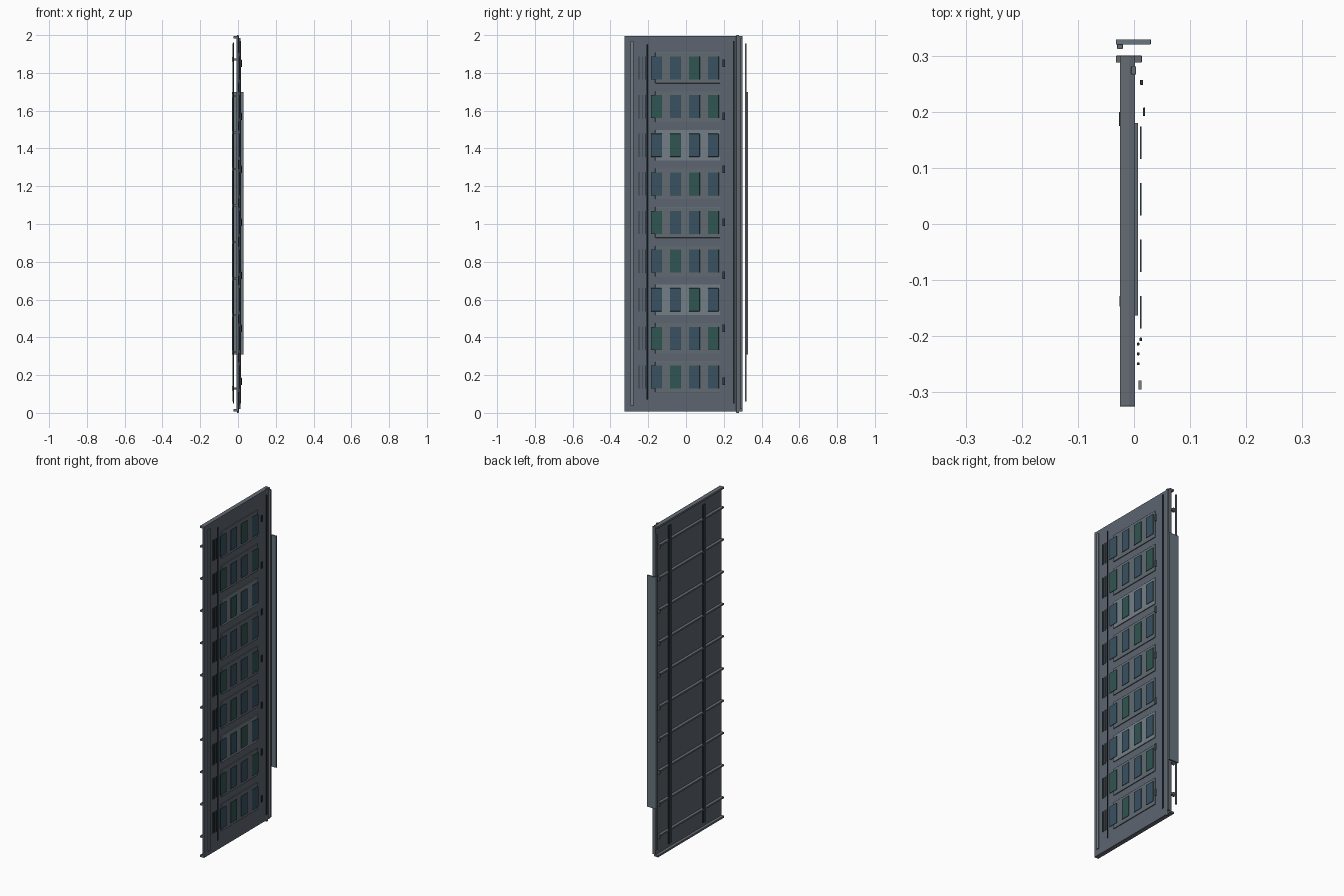
import bpy

if "Cube" in bpy.data.objects:
    bpy.data.objects.remove(bpy.data.objects["Cube"])

def mat(name, r, g, b):
    m = bpy.data.materials.new(name)
    m.diffuse_color = (r, g, b, 1)
    m.use_nodes = True
    m.node_tree.nodes["Principled BSDF"].inputs["Base Color"].default_value = m.diffuse_color
    return m

SLATE = mat("slate", 0.11, 0.13, 0.16)
PLATE = mat("plate", 0.12, 0.145, 0.17)
LIGHT = mat("light_plate", 0.17, 0.21, 0.24)
STEEL = mat("steel", 0.13, 0.15, 0.17)
DARK = mat("dark_trim", 0.025, 0.045, 0.055)
BLUE = mat("blue_glass", 0.04, 0.085, 0.12)
GREEN = mat("green_glass", 0.03, 0.09, 0.085)
FIN = mat("fin_blue_grey", 0.14, 0.18, 0.21)


def box(name, x, y, z, material, bevel=0.0008):
    """Box from (min, max) ranges on each axis, with softened edges."""
    bpy.ops.mesh.primitive_cube_add(size=1, location=[sum(r) / 2 for r in (x, y, z)])
    ob = bpy.context.object
    ob.name = name
    ob.scale = [r[1] - r[0] for r in (x, y, z)]
    bpy.ops.object.transform_apply(location=False, scale=True)
    ob.data.materials.append(material)
    if bevel:
        mod = ob.modifiers.new("bevel", 'BEVEL')
        mod.width = bevel
        mod.segments = 2
    return ob


def span(centre, half):
    return (centre - half, centre + half)


# Thin main sheet with top and bottom rails behind it
box("main_panel", (-0.008, 0.002), (-0.325, 0.30), (0.008, 1.995), SLATE)
for name, z in (("bottom_rail", 0.014), ("top_rail", 1.989)):
    box(name, (-0.025, -0.007), (-0.325, 0.30), span(z, 0.006), STEEL)

# Horizontal ribs on the back, each with an end clip
for i in range(10):
    z = 0.13 + i * 0.1935
    box(f"back_rib_{i}", (-0.025, -0.007), (-0.325, 0.30), span(z, 0.005), STEEL)
    box(f"rib_clip_{i}", (-0.032, -0.021), (0.288, 0.30), span(z, 0.012), STEEL)

# Vertical strips on the back
box("back_strip_wide", (-0.027, -0.021), (0.175, 0.20), (0.05, 1.96), DARK)
box("back_strip_narrow", (-0.0255, -0.020), (-0.148, -0.128), (0.05, 1.96), DARK)

# Edge post and full-height seam rod on the front
box("edge_post", (0.000, 0.014), (0.288, 0.30), (0.02, 1.985), STEEL)
box("seam_rod", (-0.005, 0.004), (0.266, 0.281), (0.0, 2.0), STEEL, 0.002)

# Vertical trims standing off the front face
box("left_trim", (0.008, 0.0135), (-0.295, -0.279), (0.04, 1.97), LIGHT)
box("thin_pipe", (0.010, 0.014), (-0.2085, -0.2025), (0.07, 1.95), DARK)
box("right_pipe", (0.011, 0.016), (0.248, 0.257), (0.05, 1.97), DARK)

# Nine storeys of backing plate, four panes and three vent slats
for row in range(9):
    z = 1.826 - row * 0.2045
    tone = LIGHT if row in (2, 6) else PLATE
    box(f"backing_plate_{row}", (0.001, 0.007), (-0.163, 0.18), span(z, 0.081), tone)
    for col in range(4):
        glass = GREEN if (col - row) % 3 == 2 else BLUE
        box(f"pane_{row}_{col}", (0.0105, 0.0135), span(-0.157 + col * 0.1005, 0.029),
            span(z, 0.061), glass)
    for k in range(3):
        box(f"vent_slat_{row}_{k}", (0.0055, 0.0095), span(-0.249 + k * 0.0175, 0.0025),
            span(z, 0.062), DARK)

# Marker lamps up the right side
for i in range(7):
    box(f"marker_lamp_{i}", (0.016, 0.020), span(0.20, 0.0075), span(0.167 + i * 0.2805, 0.02), DARK, 0.0015)

# Side fin and its mounting rod
box("side_fin", (-0.032, 0.030), (0.320, 0.329), (0.31, 1.70), FIN)
box("fin_rod", (-0.030, -0.020), (0.312, 0.3205), (0.06, 1.955), STEEL)
